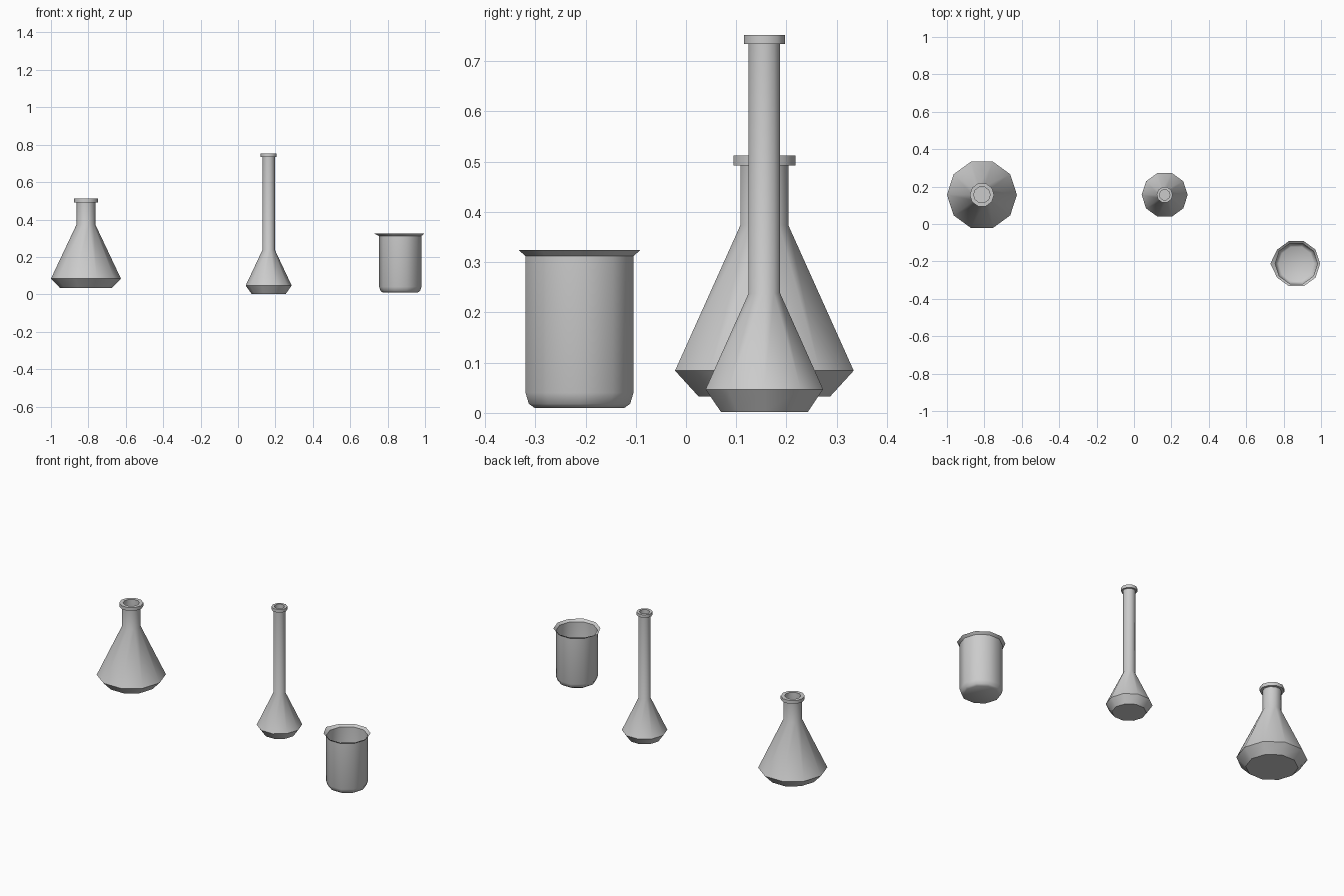
import bpy, bmesh, math

if "Cube" in bpy.data.objects:
    bpy.data.objects.remove(bpy.data.objects["Cube"])

SIDES = 10


def lathe(name, centre, profile, smooth=40, spout=0.0):
    """Spin a (radius, z) profile into a glass vessel with a flat closed base."""
    bm = bmesh.new()
    rings = []
    for r, z in profile:
        ring = []
        for i in range(SIDES):
            a = 2 * math.pi * i / SIDES
            ring.append(bm.verts.new((r * math.cos(a), r * math.sin(a), z)))
        rings.append(ring)
    bm.faces.new(rings[0][::-1])
    for lo, hi in zip(rings, rings[1:]):
        for i in range(SIDES):
            j = (i + 1) % SIDES
            bm.faces.new((lo[i], lo[j], hi[j], hi[i]))
    # pouring lip: pull the -x rim corner outwards
    rings[-1][SIDES // 2].co.x -= spout
    mesh = bpy.data.meshes.new(name)
    bm.to_mesh(mesh)
    bm.free()
    ob = bpy.data.objects.new(name, mesh)
    ob.location = (centre[0], centre[1], 0)
    bpy.context.collection.objects.link(ob)
    bpy.ops.object.select_all(action='DESELECT')
    bpy.context.view_layer.objects.active = ob
    ob.select_set(True)
    bpy.ops.object.shade_smooth_by_angle(angle=math.radians(smooth))
    return ob


def flask(name, centre, base, belly, neck, rim, top, bore):
    """Conical flask: chamfered base, cone, straight neck and collar rim."""
    lathe(name, centre, [base, belly, neck, (neck[0], rim[1]), rim,
                         (rim[0], top), (bore, top), (bore, rim[1])])


# wide conical flask
flask("conical_flask", (-0.813, 0.156), (0.138, 0.033), (0.187, 0.084),
      (0.05, 0.374), (0.065, 0.492), 0.512, 0.044)

# tall long-necked flask
flask("long_neck_flask", (0.164, 0.156), (0.091, 0.002), (0.123, 0.047),
      (0.033, 0.238), (0.043, 0.734), 0.752, 0.028)

# open beaker with rounded base, flared rim and spout
lathe("beaker", (0.868, -0.212),
      [(0.094, 0.01), (0.106, 0.018), (0.113, 0.04), (0.113, 0.312), (0.127, 0.324)],
      spout=0.012)
